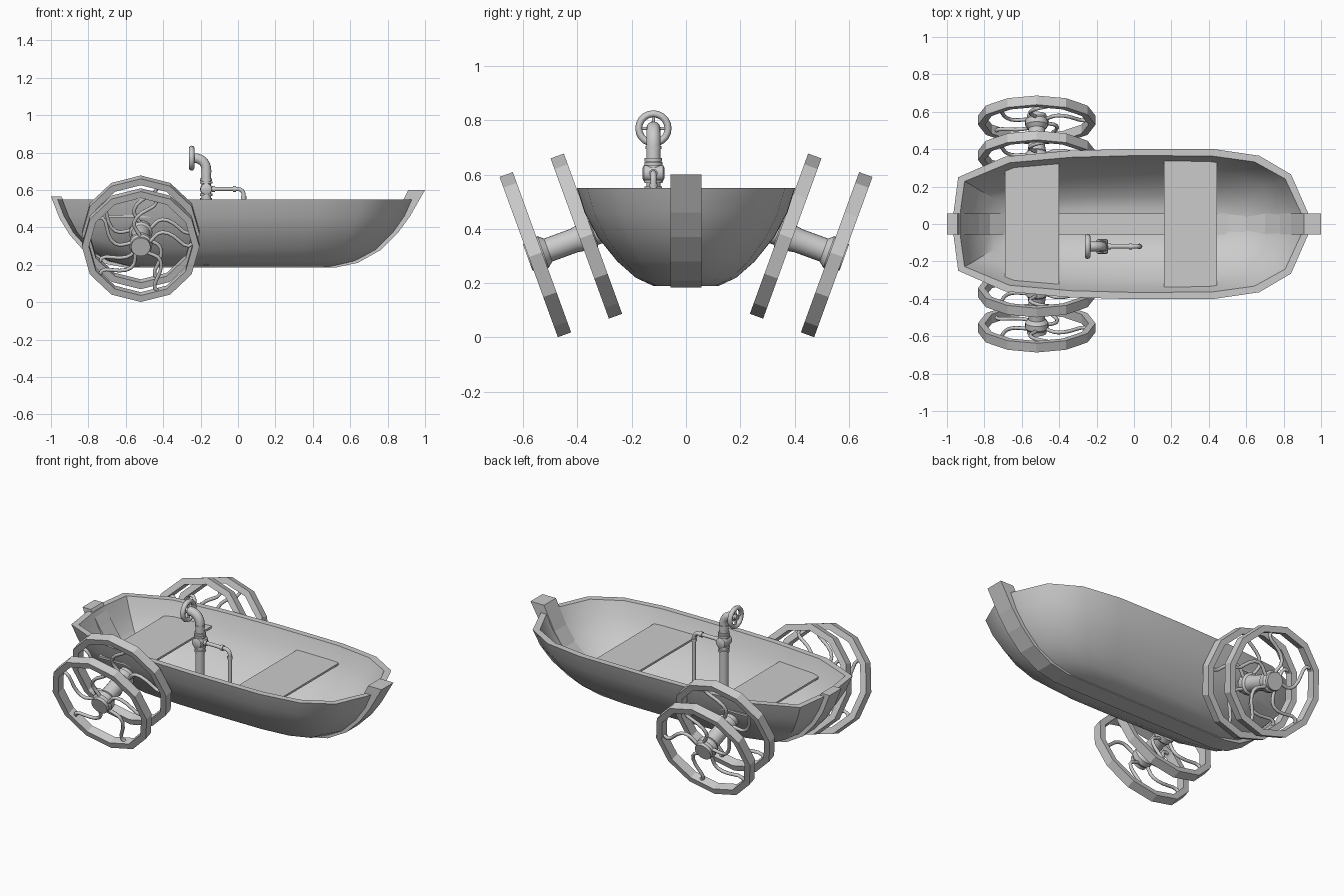
import bpy, bmesh
from math import sin, cos, pi, radians
from mathutils import Matrix, Vector

if "Cube" in bpy.data.objects:
    bpy.data.objects.remove(bpy.data.objects["Cube"])


def finish(name, bm, smooth=None):
    bmesh.ops.remove_doubles(bm, verts=bm.verts, dist=1e-5)
    bmesh.ops.recalc_face_normals(bm, faces=bm.faces)
    me = bpy.data.meshes.new(name)
    bm.to_mesh(me)
    bm.free()
    ob = bpy.data.objects.new(name, me)
    bpy.context.collection.objects.link(ob)
    if smooth:
        bpy.ops.object.select_all(action='DESELECT')
        ob.select_set(True)
        bpy.context.view_layer.objects.active = ob
        bpy.ops.object.shade_smooth_by_angle(angle=radians(smooth))
    return ob


def skin(bm, rings, closed=False, cap=False):
    """Bridge rings of points with quads."""
    vs = [[bm.verts.new(p) for p in r] for r in rings]
    n = len(vs[0])
    for i in range(len(vs) if closed else len(vs) - 1):
        a, b = vs[i], vs[(i + 1) % len(vs)]
        for j in range(n):
            k = (j + 1) % n
            bm.faces.new((a[j], a[k], b[k], b[j]))
    if cap:
        bm.faces.new(vs[0])
        bm.faces.new(vs[-1])


def lathe(name, prof, n, mat, closed=False, smooth=None):
    """Revolve (radius, height) points about the matrix's z axis."""
    bm = bmesh.new()
    skin(bm, [[mat @ Vector((r * cos(2 * pi * j / n), r * sin(2 * pi * j / n), h))
               for j in range(n)] for r, h in prof], closed, not closed)
    return finish(name, bm, smooth)


def tube(name, paths, r, n=10):
    """Sweep circles along paths."""
    bm = bmesh.new()
    for path in paths:
        pts = [Vector(p) for p in path]
        side, rings = None, []
        for i, p in enumerate(pts):
            t = (pts[min(i + 1, len(pts) - 1)] - pts[max(i - 1, 0)]).normalized()
            side = t.orthogonal() if side is None else side - t * side.dot(t)
            side.normalize()
            up = t.cross(side)
            rings.append([p + r * (side * cos(2 * pi * j / n) + up * sin(2 * pi * j / n))
                          for j in range(n)])
        skin(bm, rings, cap=True)
    return finish(name, bm, 50)


def box(name, c, s):
    bm = bmesh.new()
    bmesh.ops.create_cube(bm, size=1, matrix=Matrix.Translation(c) @ Matrix.Diagonal((*s, 1)))
    return finish(name, bm)


# Hull: one plan outline scaled down through levels, then back up inside
outline = [(-.965, .06), (-.94, .25), (-.69, .36), (-.35, .392), (0, .402),
           (.43, .40), (.67, .365), (.84, .265), (.93, .06)]
levels = [(.19, .30, -.58, .52), (.22, .46, -.70, .64), (.28, .63, -.80, .745),
          (.37, .81, -.88, .83), (.46, .93, -.93, .89), (.55, 1, -.965, .93)]


def ring(z, w, xs, xb):
    half = [(xs + (x + .965) / 1.895 * (xb - xs), y * w, z) for x, y in outline]
    return half + [(x, -y, z) for x, y, z in reversed(half)]


t = .035
inner = [ring(z if z > .5 else z + .03 * (.55 - z) / .36, w - .09, xs + t, xb - t)
         for z, w, xs, xb in reversed(levels)]
bm = bmesh.new()
skin(bm, [ring(*l) for l in levels] + inner, cap=True)
finish("hull", bm, 40)

# Keel strip running up stern and bow
outer_k = [(-1, .565), (-.955, .45), (-.9, .36), (-.82, .27), (-.71, .205), (-.6, .185),
           (.52, .185), (.64, .21), (.765, .28), (.855, .37), (.92, .46), (1, .60)]
inner_k = [(-.945, .565), (-.885, .47), (-.83, .39), (-.77, .32), (-.67, .26), (-.56, .23),
           (.50, .23), (.60, .25), (.70, .305), (.78, .375), (.84, .46), (.91, .60)]
bm = bmesh.new()
h = .057
skin(bm, [[(a, -h, b), (a, h, b), (c, h, d), (c, -h, d)]
          for (a, b), (c, d) in zip(outer_k, inner_k)], cap=True)
finish("keel", bm)

# Seats
box("rear_seat", (-.545, 0, .46), (.29, .70, .012))
box("front_seat", (.302, 0, .46), (.285, .71, .012))

# Double wheels, splayed 20 degrees on each side
ca, sa = cos(radians(20)), sin(radians(20))
for s, label in ((-1, "near"), (1, "far")):
    mat = Matrix(((1, 0, 0, -.52), (0, s * sa, s * ca, s * .555),
                  (0, ca, -sa, .305), (0, 0, 0, 1)))
    for d, pos in ((0, "outer"), (-.2, "inner")):
        m = mat @ Matrix.Translation((0, 0, d))
        lathe(f"{label}_{pos}_rim", [(.314, -.026), (.314, .026), (.277, .026), (.277, -.026)],
              12, m, closed=True)
        # five S-curved spokes
        paths = []
        for k in range(5):
            path = []
            for i in range(11):
                u = i / 10
                a = 2 * pi * k / 5 + .3 + .32 * sin(2 * pi * u * .85)
                r = .04 + .24 * u
                path.append(m @ Vector((r * cos(a), r * sin(a), 0)))
            paths.append(path)
        tube(f"{label}_{pos}_spokes", paths, .010, 8)
    lathe(f"{label}_axle", [(.045, -.28), (.045, -.23), (.062, -.222), (.062, -.19), (.05, -.18),
                            (.045, -.15), (.045, -.05), (.062, -.03), (.062, .0), (.052, .012),
                            (.052, .03)], 20, mat, smooth=35)

# Pump pipe standing on the floor, with elbow toward the stern
px, py = -.17, -.12
elbow = [(px - .06 + .06 * cos(a), py, .71 + .06 * sin(a))
         for a in [pi / 2 * i / 8 for i in range(9)]]
tube("pump_pipe", [[(px, py, .20), (px, py, .5)] + elbow + [(px - .07, py, .77)]], .026, 16)
for i, (z, r) in enumerate(((.55, .032), (.575, .033), (.64, .033), (.655, .032), (.7, .029))):
    lathe(f"pipe_collar_{i}", [(r, -.006), (r, .006)], 16,
          Matrix.Translation((px, py, z)), smooth=35)

# Valve body facing the near side
lathe("valve", [(.02, -.04), (.03, -.035), (.033, 0), (.03, .035), (.02, .04)], 16,
      Matrix.Translation((px, py, .605)) @ Matrix.Rotation(pi / 2, 4, 'X'), smooth=35)

# Hand wheel on the elbow
hw = Matrix.Translation((-.248, py, .77)) @ Matrix.Rotation(pi / 2, 4, 'Y')
lathe("hand_wheel", [(.054 + .013 * cos(a), .015 * sin(a))
                     for a in [2 * pi * i / 8 for i in range(8)]], 20, hw, True, 60)
tube("hand_wheel_spokes", [[hw @ Vector((0, 0, 0)),
                            hw @ Vector((.054 * cos(a), .054 * sin(a), 0))]
                           for a in [pi / 2 * k for k in range(4)]], .006, 8)
lathe("hand_wheel_hub", [(.016, -.012), (.016, .03)], 14, hw, smooth=35)

# Thin side pipe going forward and down to the floor
bend = [(.0 + .03 * sin(a), py, .575 + .03 * cos(a)) for a in [pi / 2 * i / 6 for i in range(7)]]
tube("side_pipe", [[(px, py, .605)] + bend + [(.03, py, .21)]], .011, 12)
for i, x in enumerate((-.13, -.02)):
    lathe(f"side_collar_{i}", [(.016, -.008), (.016, .008)], 12,
          Matrix.Translation((x, py, .605)) @ Matrix.Rotation(pi / 2, 4, 'Y'), smooth=35)
lathe("side_collar_down", [(.015, -.008), (.015, .008)], 12,
      Matrix.Translation((.03, py, .56)), smooth=35)
